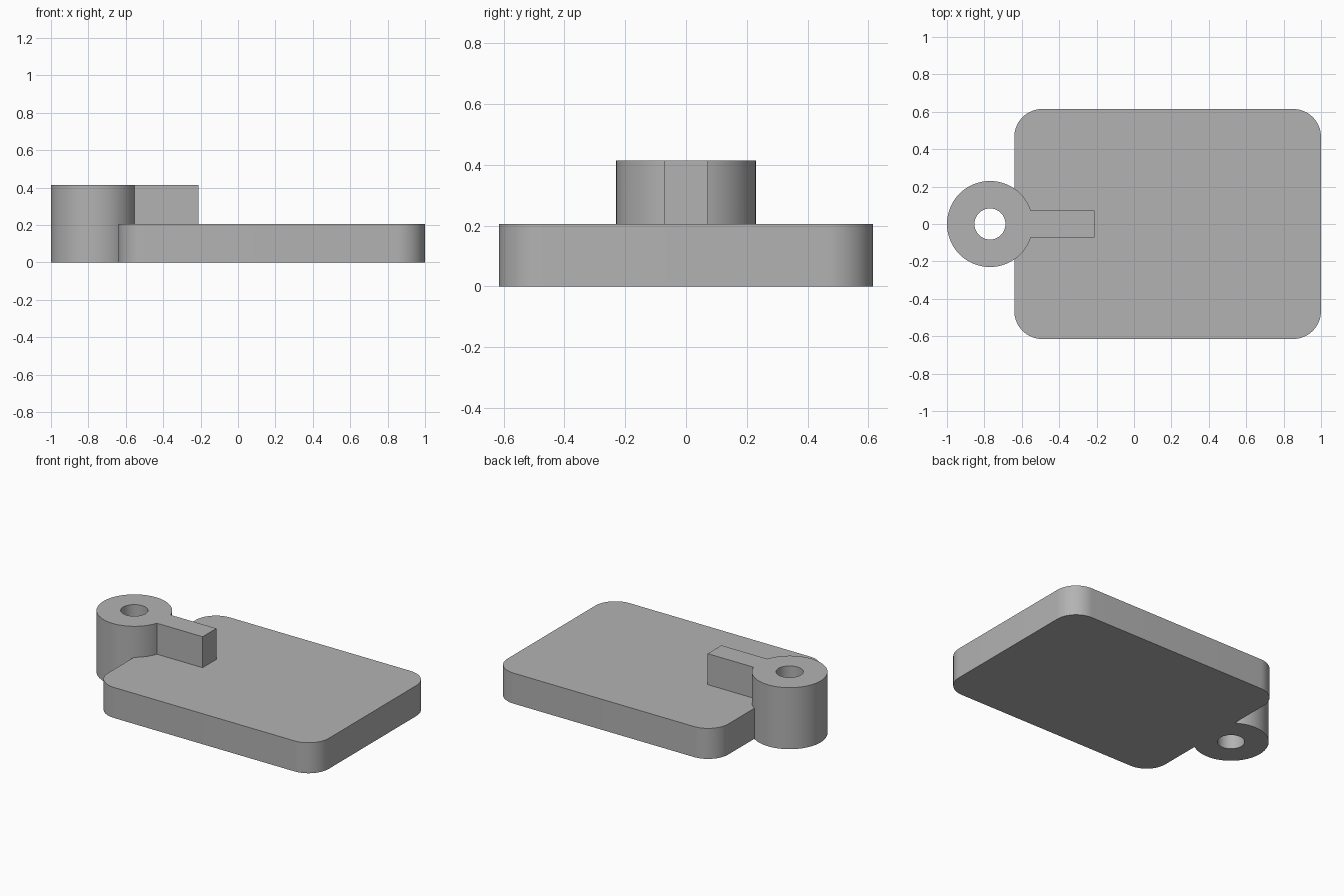
import bpy, bmesh, math

if "Cube" in bpy.data.objects:
    bpy.data.objects.remove(bpy.data.objects["Cube"])

grey = bpy.data.materials.new("plain grey")
grey.use_nodes = True
colour = (0.45, 0.45, 0.45, 1)
grey.diffuse_color = colour
grey.node_tree.nodes["Principled BSDF"].inputs["Base Color"].default_value = colour

BASE_H, FULL_H = 0.205, 0.413
RING_X, RING_R, HOLE_R = -0.77, 0.23, 0.083


def finish(bm, name):
    bmesh.ops.recalc_face_normals(bm, faces=bm.faces)
    mesh = bpy.data.meshes.new(name)
    bm.to_mesh(mesh)
    bm.free()
    mesh.materials.append(grey)
    obj = bpy.data.objects.new(name, mesh)
    bpy.context.collection.objects.link(obj)
    return obj


def prism(name, outline, z0, z1):
    bm = bmesh.new()
    face = bm.faces.new([bm.verts.new((x, y, z0)) for x, y in outline])
    out = bmesh.ops.extrude_face_region(bm, geom=[face])["geom"]
    top = [v for v in out if isinstance(v, bmesh.types.BMVert)]
    bmesh.ops.translate(bm, verts=top, vec=(0, 0, z1 - z0))
    return finish(bm, name)


def rounded_rect(x0, x1, half_y, r, steps=16):
    centres = [(x1 - r, half_y - r), (x0 + r, half_y - r),
               (x0 + r, r - half_y), (x1 - r, r - half_y)]
    points = []
    for i, (cx, cy) in enumerate(centres):
        for k in range(steps + 1):
            a = math.pi / 2 * (i + k / steps)
            points.append((cx + r * math.cos(a), cy + r * math.sin(a)))
    return points


# Rounded base plate
plate = prism("base_plate", rounded_rect(-0.64, 1.0, 0.615, 0.15), 0, BASE_H)

# Hollow boss, a rectangle profile spun around its axis
bm = bmesh.new()
profile = [(HOLE_R, 0), (RING_R, 0), (RING_R, FULL_H), (HOLE_R, FULL_H)]
verts = [bm.verts.new((RING_X + r, 0, z)) for r, z in profile]
edges = [bm.edges.new((verts[i], verts[(i + 1) % 4])) for i in range(4)]
bmesh.ops.spin(bm, geom=verts + edges, cent=(RING_X, 0, 0), axis=(0, 0, 1),
               angle=math.tau, steps=64)
bmesh.ops.remove_doubles(bm, verts=bm.verts, dist=0.0001)
boss = finish(bm, "ring_boss")

# Rib tying the boss to the plate
rib = prism("rib", [(-0.61, -0.073), (-0.212, -0.073), (-0.212, 0.073), (-0.61, 0.073)],
            BASE_H / 2, FULL_H)

# Fuse the parts into one solid
bpy.ops.object.select_all(action="DESELECT")
bpy.context.view_layer.objects.active = plate
plate.select_set(True)
for part in (boss, rib):
    mod = plate.modifiers.new("union", "BOOLEAN")
    mod.operation = "UNION"
    mod.solver = "EXACT"
    mod.object = part
    bpy.ops.object.modifier_apply(modifier=mod.name)
    bpy.data.objects.remove(part)
plate.name = "plate_with_boss"
bpy.ops.object.shade_smooth_by_angle(angle=math.radians(30))
